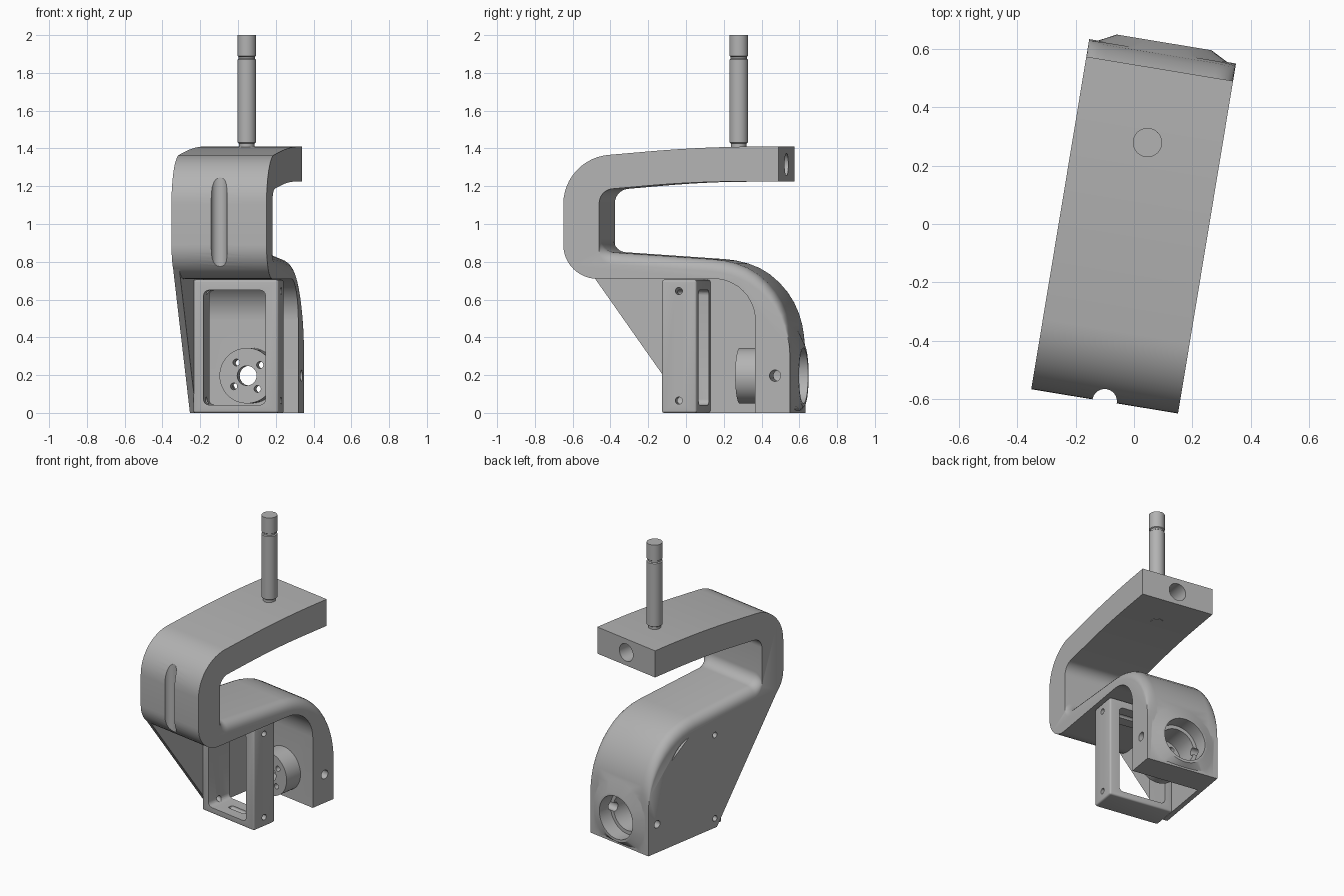
import bpy, bmesh
from math import radians, sin, cos, pi
from mathutils import Matrix, Vector

if "Cube" in bpy.data.objects:
    bpy.data.objects.remove(bpy.data.objects["Cube"])

grey = bpy.data.materials.new("plain grey")
grey.use_nodes = True
grey.diffuse_color = (0.45, 0.45, 0.45, 1)
grey.node_tree.nodes["Principled BSDF"].inputs["Base Color"].default_value = (0.45, 0.45, 0.45, 1)

HALF = 0.255                 # half width of the body
HUB_Z = 0.197                # height of the pivot axis
TURN = Matrix.Rotation(radians(-9.4), 4, 'Z')
AXIS = {'x': Matrix.Rotation(pi / 2, 4, 'Y'),
        'y': Matrix.Rotation(-pi / 2, 4, 'X'),
        'z': Matrix.Identity(4)}


def finish(bm, name):
    bmesh.ops.recalc_face_normals(bm, faces=bm.faces)
    mesh = bpy.data.meshes.new(name)
    bm.to_mesh(mesh)
    bm.free()
    mesh.materials.append(grey)
    ob = bpy.data.objects.new(name, mesh)
    bpy.context.collection.objects.link(ob)
    return ob


def cylinder(name, axis, start, end, r, centre, r_end=None):
    """Cylinder or cone from start to end along an axis."""
    a, b = centre
    mid = (start + end) / 2
    pos = {'x': (mid, a, b), 'y': (a, mid, b), 'z': (a, b, mid)}[axis]
    bm = bmesh.new()
    bmesh.ops.create_cone(bm, cap_ends=True, segments=48, radius1=r,
                          radius2=r if r_end is None else r_end, depth=end - start,
                          matrix=Matrix.Translation(pos) @ AXIS[axis])
    return finish(bm, name)


def box(name, lo, hi, bevel):
    bm = bmesh.new()
    bmesh.ops.create_cube(bm, size=1)
    for v in bm.verts:
        v.co = [(l + h) / 2 + c * (h - l) for l, h, c in zip(lo, hi, v.co)]
    bmesh.ops.bevel(bm, geom=bm.edges[:], offset=bevel, segments=4,
                    profile=0.5, affect='EDGES')
    return finish(bm, name)


def boolean(target, tool, operation='DIFFERENCE'):
    mod = target.modifiers.new("cut", 'BOOLEAN')
    mod.operation, mod.solver, mod.object = operation, 'EXACT', tool
    dg = bpy.context.evaluated_depsgraph_get()
    dg.update()
    mesh = bpy.data.meshes.new_from_object(target.evaluated_get(dg))
    target.modifiers.clear()
    target.data = mesh


def drop(*tools):
    for t in tools:
        bpy.data.objects.remove(t)


def rounded(corners, steps=12):
    """Outline with circular corners: (y, z, tangent length, crowned)."""
    out = []
    for i, (y, z, t, crown) in enumerate(corners):
        p = Vector((y, z))
        if t == 0:
            out.append((p, crown))
            continue
        d1 = (Vector(corners[i - 1][:2]) - p).normalized()
        d2 = (Vector(corners[(i + 1) % len(corners)][:2]) - p).normalized()
        a, b = p + d1 * t, p + d2 * t
        w = sin(d1.angle(d2) / 2)
        for k in range(steps + 1):
            s = k / steps
            f0, f1, f2 = (1 - s) ** 2, 2 * s * (1 - s) * w, s * s
            out.append(((a * f0 + p * f1 + b * f2) / (f0 + f1 + f2), crown))
    return out


def extrude(name, outline, stations):
    """Skin an outline across width stations (x, crown amount)."""
    bm = bmesh.new()
    rings = []
    for x, k in stations:
        ring = []
        for p, crown in outline:
            q = p.copy()
            if crown:
                lift = 0.065 * min(1, max(0, (p.y - 0.35) / 0.35)) * k
                q += Vector((max(0, p.x - 0.1), p.y - 0.3)).normalized() * lift
            ring.append(bm.verts.new((x, (q.x + 0.042) / 0.9866, q.y)))
        rings.append(ring)
    n = len(outline)
    for r0, r1 in zip(rings, rings[1:]):
        for i in range(n):
            j = (i + 1) % n
            bm.faces.new((r0[i], r0[j], r1[j], r1[i]))
    bm.faces.new(rings[0])
    bm.faces.new(rings[-1])
    return finish(bm, name)


# Curved arm: top bar, front bend, lower hook with crowned outer surface
arm_outline = rounded([
    (0.49, 1.41, 0, 0), (0.1, 1.41, 0.3, 0), (-0.65, 1.345, 0.24, 0),
    (-0.65, 0.71, 0.18, 0), (0.366, 0.71, 0.22, 0), (0.366, 0, 0, 0),
    (0.55, 0, 0, 0), (0.55, 0.72, 0.42, 1), (-0.46, 0.79, 0.07, 1),
    (-0.46, 1.18, 0.07, 0), (0.05, 1.225, 0.25, 0), (0.49, 1.225, 0, 0)])
edge = [(HALF - 0.065 * (1 - cos(radians(a))), sin(radians(a))) for a in range(0, 91, 15)]
arm = extrude("curved_arm", arm_outline, [(-x, k) for x, k in edge] + edge[::-1])

# Side plate closing the lower part
plate = extrude("side_plate", rounded([
    (-0.06, 0, 0, 0), (-0.598, 0.765, 0, 0), (-0.5, 0.755, 0, 0), (0.15, 0.735, 0, 0),
    (0.4, 0.55, 0, 0), (0.42, 0, 0, 0)]), [(-HALF, 0), (-0.222, 0)])

# Hub disc inside the hook and raised boss behind it
hub = cylinder("hub", 'y', 0.288, 0.45, 0.147, (0, HUB_Z))
boss = cylinder("boss", 'y', 0.585, 0.631, 0.26, (0, HUB_Z), 0.165)
for v in boss.data.vertices:
    v.co.z = max(v.co.z, 0.002)
    v.co.x = max(-HALF + 0.002, min(HALF - 0.002, v.co.x))
for part in (plate, hub, boss):
    boolean(arm, part, 'UNION')
drop(plate, hub, boss)

# Bores, bolt holes, end hole and front groove
cutters = [cylinder("bore", 'y', 0.53, 0.7, 0.147, (0, HUB_Z)),
           cylinder("inner_bore", 'y', 0.37, 0.6, 0.122, (0, HUB_Z)),
           cylinder("hub_hole", 'y', 0.2, 0.5, 0.052, (0, HUB_Z)),
           cylinder("end_hole", 'y', 0.36, 0.7, 0.06, (0, 1.315)),
           cylinder("groove", 'z', 0.65, 1.4, 0.042, (0, -0.616)),
           cylinder("left_pin_hole", 'x', 0.08, 0.3, 0.03, (0.52, HUB_Z)),
           cylinder("right_pin_hole", 'x', -0.3, -0.08, 0.026, (0.52, HUB_Z))]
for i in range(4):
    a = radians(45 + 90 * i - 6)
    cutters.append(cylinder("bolt_hole", 'y', 0.2, 0.5, 0.018,
                            (0.09 * cos(a), HUB_Z + 0.09 * sin(a))))
screws = [cylinder("screw_hole", 'x', -0.4, 0.4, 0.019, (0, z)) for z in (0.065, 0.645)]
for c in cutters + screws:
    boolean(arm, c)
drop(*cutters)

# Rectangular frame standing beside the plate
frame = box("frame", (-0.226, -0.093, 0), (0.231, 0.095, 0.705), 0.012)
opening = box("opening", (-0.17, -0.3, 0.042), (0.163, 0.3, 0.65), 0.03)
slot = box("floor_slot", (-0.07, -0.02, 0.025), (0.07, 0.02, 0.1), 0.012)
for c in [opening, slot] + screws:
    boolean(frame, c)
drop(opening, slot, *screws)

# Turned pin with a ring groove
bm = bmesh.new()
profile = [(0, 1.222), (0.04, 1.222), (0.04, 1.425), (0.05, 1.432), (0.05, 1.87), (0.043, 1.875),
           (0.043, 1.885), (0.05, 1.89), (0.05, 2), (0, 2)]
verts = [bm.verts.new((r, 0.283, z)) for r, z in profile]
edges = [bm.edges.new(pair) for pair in zip(verts, verts[1:])]
bmesh.ops.spin(bm, geom=verts + edges, cent=(0, 0.283, 0), axis=(0, 0, 1), angle=2 * pi, steps=40)
bmesh.ops.remove_doubles(bm, verts=bm.verts, dist=0.0001)
pin = finish(bm, "pin")

# Turn the assembly and smooth the round surfaces
for ob in (arm, frame, pin):
    ob.data.transform(TURN)
    bpy.ops.object.select_all(action='DESELECT')
    ob.select_set(True)
    bpy.context.view_layer.objects.active = ob
    bpy.ops.object.shade_smooth_by_angle(angle=radians(30))
